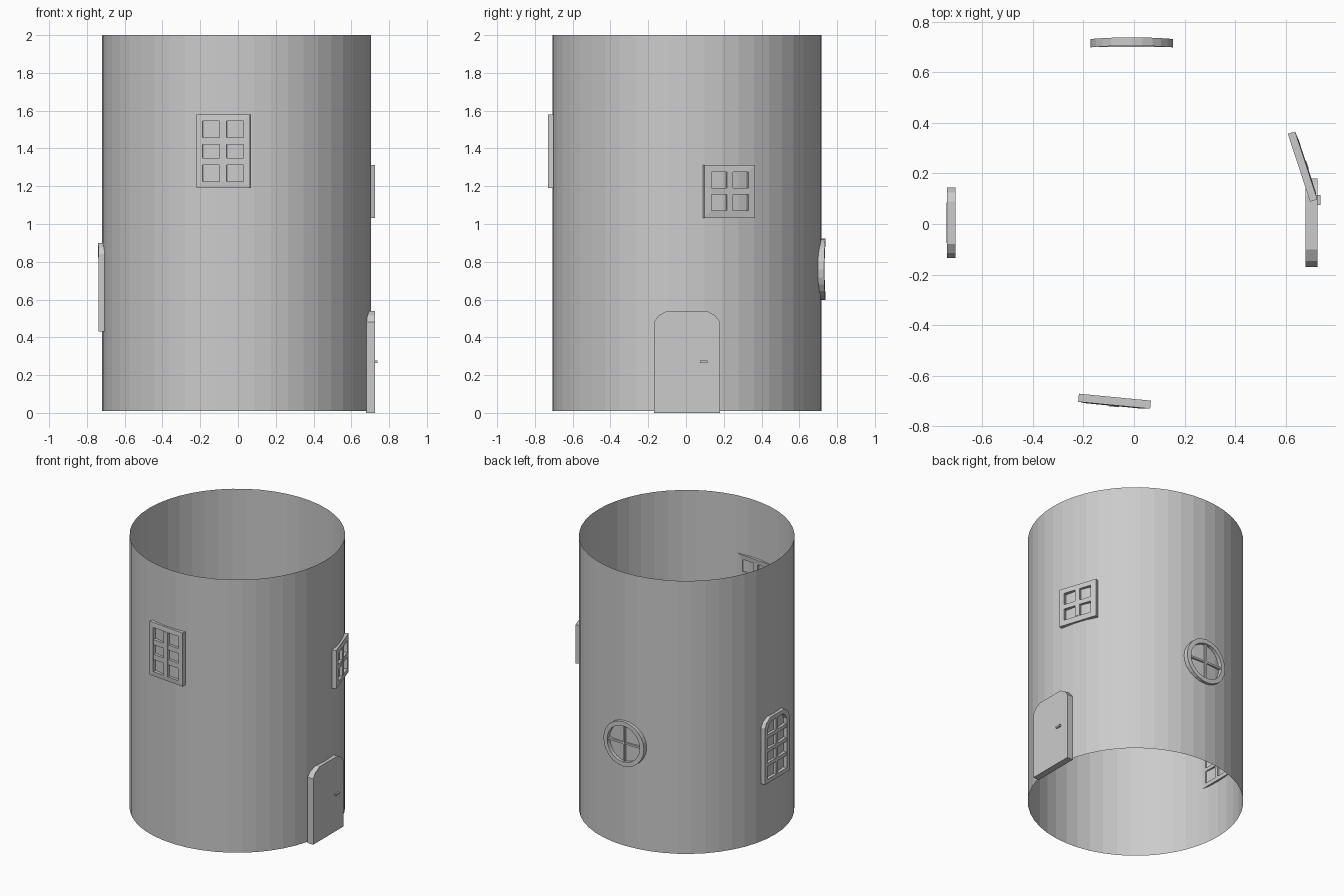
import bpy, bmesh
from math import sin, cos, pi, radians

if "Cube" in bpy.data.objects:
    bpy.data.objects.remove(bpy.data.objects["Cube"])

CX, CY = -0.009, 0.005          # tower axis
R, SIDES = 0.712, 48


def to_object(bm, name):
    bmesh.ops.recalc_face_normals(bm, faces=bm.faces)
    me = bpy.data.meshes.new(name)
    bm.to_mesh(me)
    bm.free()
    ob = bpy.data.objects.new(name, me)
    bpy.context.collection.objects.link(ob)
    return ob


def place(u, d, z, ang):
    """Tangent offset u, distance from axis d and height z, seen at angle ang."""
    return (CX + d * cos(ang) - u * sin(ang), CY + d * sin(ang) + u * cos(ang), z)


def slab(bm, polys, d0, d1, ang, sag=0.0):
    """Thicken flat (u, z) polygons between two distances; sag bends them to the wall."""
    part = {}

    def vert(p, d):
        key = (round(p[0], 5), round(p[1], 5), d)
        if key not in part:
            part[key] = bm.verts.new(place(p[0], d - sag * p[0] ** 2, p[1], ang))
        return part[key]

    count = {}
    for poly in polys:
        bm.faces.new([vert(p, d1) for p in poly])
        bm.faces.new([vert(p, d0) for p in reversed(poly)])
        for a, b in zip(poly, poly[1:] + poly[:1]):
            ka, kb = (vert(a, d1), vert(b, d1))
            k = frozenset((ka, kb))
            count.setdefault(k, []).append((a, b))
    for edges in count.values():
        if len(edges) == 1:
            a, b = edges[0]
            bm.faces.new([vert(a, d0), vert(b, d0), vert(b, d1), vert(a, d1)])


def rect(w, h, zc):
    return [(-w, zc - h), (w, zc - h), (w, zc + h), (-w, zc + h)]


def arch(w, z0, z1):
    return [(-w, z0), (w, z0), (w, z1 - 0.06), (w * 0.86, z1 - 0.025), (w * 0.6, z1),
            (-w * 0.6, z1), (-w * 0.86, z1 - 0.025), (-w, z1 - 0.06)]


def window(name, outline, inset, ang, d0, d1, sag, rows, bar, bar_d):
    us, zs = [p[0] for p in outline], [p[1] for p in outline]
    w, h, zc = max(us), (max(zs) - min(zs)) / 2, (max(zs) + min(zs)) / 2
    inner = [(u * (w - inset) / w, zc + (z - zc) * (h - inset) / h) for u, z in outline]
    n = len(outline)
    ring = [[outline[i], outline[(i + 1) % n], inner[(i + 1) % n], inner[i]] for i in range(n)]
    bm = bmesh.new()
    slab(bm, ring, d0, d1, ang, sag)
    # glazing bars: one upright, evenly spaced crossbars
    hi, wi = h - inset, w - inset
    slab(bm, [rect(bar / 2, hi, zc)], d0, bar_d, ang, sag)
    for i in range(1, rows):
        z = zc - hi + 2 * hi * i / rows
        slab(bm, [rect(wi, bar / 2, z)], d0, bar_d, ang, sag)
    return to_object(bm, name)


# Open tower wall, single surface
bm = bmesh.new()
loops = [[bm.verts.new((CX + R * cos(2 * pi * i / SIDES), CY + R * sin(2 * pi * i / SIDES), z))
          for i in range(SIDES)] for z in (0.01, 2.0)]
for i in range(SIDES):
    j = (i + 1) % SIDES
    bm.faces.new([loops[0][i], loops[0][j], loops[1][j], loops[1][i]])
to_object(bm, "tower_wall")

# Windows
window("front_window", rect(0.143, 0.195, 1.385), 0.034, radians(-95.5),
       0.70, 0.732, 0.35, 3, 0.038, 0.731)
window("right_window", rect(0.141, 0.14, 1.173), 0.038, radians(18.2),
       0.703, 0.733, 0.35, 2, 0.034, 0.732)
window("arched_window", arch(0.14, 0.43, 0.90), 0.03, radians(180),
       0.698, 0.732, 0.1, 4, 0.026, 0.729)
circle = [(0.163 * cos(2 * pi * i / 24), 0.76 + 0.163 * sin(2 * pi * i / 24)) for i in range(24)]
window("round_window", circle, 0.032, radians(90),
       0.70, 0.733, 0.25, 2, 0.014, 0.724)

# Door and its handle
bm = bmesh.new()
slab(bm, [arch(0.175, 0.0, 0.54)], 0.687, 0.735, 0)
to_object(bm, "door")
bm = bmesh.new()
slab(bm, [[(0.07, 0.265), (0.11, 0.265), (0.11, 0.278), (0.07, 0.278)]], 0.73, 0.747, 0)
to_object(bm, "door_handle")
